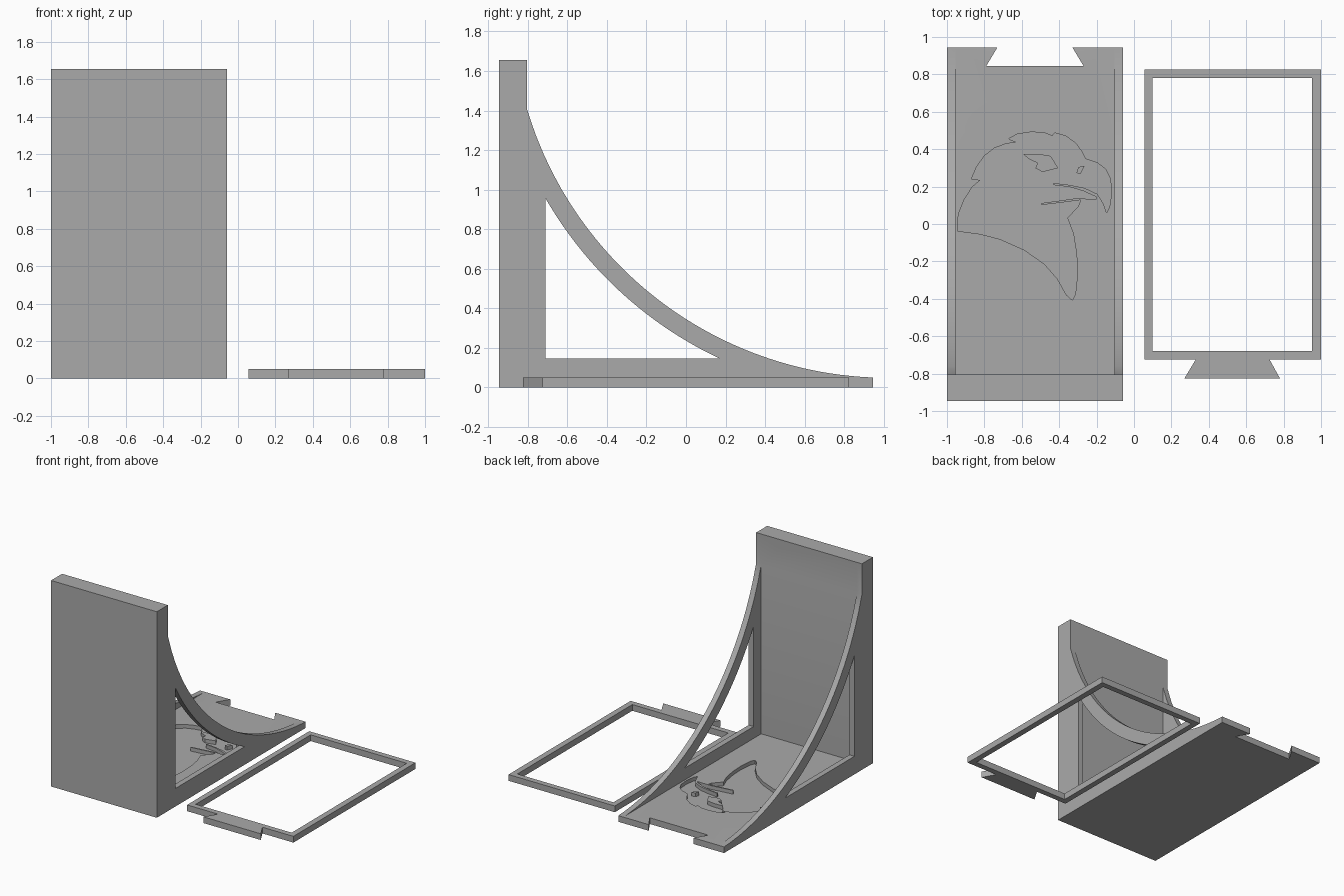
import bpy, bmesh, math

if "Cube" in bpy.data.objects:
    bpy.data.objects.remove(bpy.data.objects["Cube"])

GREY = bpy.data.materials.new("plain_grey")
GREY.diffuse_color = (0.4, 0.4, 0.4, 1)
GREY.use_nodes = True
GREY.node_tree.nodes["Principled BSDF"].inputs["Base Color"].default_value = GREY.diffuse_color


def prism(name, pts, lo, hi, axis="z"):
    """Extrude a closed outline along z (points are x, y) or along x (points are y, z)."""
    bm = bmesh.new()
    place = (lambda a, b: (a, b, lo)) if axis == "z" else (lambda a, b: (lo, a, b))
    face = bm.faces.new([bm.verts.new(place(a, b)) for a, b in pts])
    new = bmesh.ops.extrude_face_region(bm, geom=[face])["geom"]
    move = (0, 0, hi - lo) if axis == "z" else (hi - lo, 0, 0)
    bmesh.ops.translate(bm, vec=move, verts=[v for v in new if isinstance(v, bmesh.types.BMVert)])
    bmesh.ops.recalc_face_normals(bm, faces=bm.faces[:])
    me = bpy.data.meshes.new(name)
    bm.to_mesh(me)
    bm.free()
    me.materials.append(GREY)
    ob = bpy.data.objects.new(name, me)
    bpy.context.collection.objects.link(ob)
    return ob


def rect(a0, a1, b0, b1):
    return [(a0, b0), (a1, b0), (a1, b1), (a0, b1)]


def cut(ob, cutter):
    """Subtract the cutter for good and remove it."""
    mod = ob.modifiers.new("cut", "BOOLEAN")
    mod.operation, mod.solver, mod.object = "DIFFERENCE", "EXACT", cutter
    bpy.context.view_layer.update()
    me = bpy.data.meshes.new_from_object(ob.evaluated_get(bpy.context.evaluated_depsgraph_get()))
    ob.modifiers.clear()
    ob.data = me
    bpy.data.objects.remove(cutter)


def arc(radius, y0, y1, n=40):
    """Points of the brace curve between two y positions."""
    cy, cz = 1.022, 1.955
    ys = [y0 + (y1 - y0) * (i / n) for i in range(n + 1)]
    return [(y, cz - math.sqrt(radius ** 2 - (y - cy) ** 2)) for y in ys]


T = 0.05  # floor and frame thickness

# Stand: whole side profile, hollowed to leave back wall, floor and two side braces
side = [(-0.945, 0), (0.945, 0)] + arc(1.907, 0.945, -0.805) + [(-0.805, 1.655), (-0.945, 1.655)]
stand = prism("stand", side, -1, -0.06, "x")
cut(stand, prism("channel", rect(-0.955, -0.105, -0.805, 1.2), T, 2))

# Curved triangular openings in the braces
window = [(-0.71, 0.145)] + arc(2.0, 0.17, -0.71)
cut(stand, prism("brace_opening", window, -1.2, 0.02, "x"))

# Dovetail socket at the open end of the floor
cut(stand, prism("socket", [(-0.79, 0.845), (-0.27, 0.845), (-0.33, 0.945),
                            (-0.33, 1.1), (-0.73, 1.1), (-0.73, 0.945)], -0.1, 0.3))

# Bird head recess in the floor, with eye and nostril left standing
crown = [(-.944, -.037), (-.939, .053), (-.906, .134), (-.864, .198), (-.821, .235),
         (-.869, .241), (-.842, .305), (-.80, .364), (-.746, .406), (-.687, .428),
         (-.628, .438), (-.671, .455), (-.623, .481), (-.548, .492), (-.479, .487),
         (-.436, .471), (-.425, .487), (-.366, .471), (-.313, .433), (-.281, .39),
         (-.259, .348)]
beak = [(-.195, .326), (-.152, .294), (-.126, .241), (-.12, .16), (-.131, .091),
        (-.147, .059), (-.163, .107), (-.195, .16), (-.265, .193), (-.345, .209),
        (-.43, .219), (-.43, .208), (-.345, .198), (-.27, .176), (-.2, .144),
        (-.2, .134), (-.318, .136), (-.409, .123), (-.495, .112), (-.495, .102),
        (-.398, .113), (-.286, .128)]
neck = [(-.297, .096), (-.356, .032), (-.324, -.053), (-.307, -.16), (-.302, -.267),
        (-.313, -.374), (-.329, -.408), (-.361, -.38), (-.409, -.294), (-.479, -.214),
        (-.586, -.139), (-.719, -.08), (-.826, -.053)]
eye = [(-.591, .374), (-.505, .374), (-.447, .364), (-.404, .299), (-.489, .278),
       (-.527, .299), (-.516, .326), (-.564, .348)]
nostril = [(-.297, .305), (-.265, .31), (-.286, .267), (-.308, .273)]
head = prism("head_recess", crown + beak + neck, T - 0.03, 0.2)
for name, pts in (("eye", eye), ("nostril", nostril)):
    cut(head, prism(name, pts, -0.1, 0.4))
cut(stand, head)

# Flat frame with a dovetail tab
frame = prism("frame", [(0.055, -0.725), (0.33, -0.725), (0.27, -0.825), (0.78, -0.825),
                        (0.725, -0.725), (1, -0.725), (1, 0.825), (0.055, 0.825)], 0, T)
cut(frame, prism("frame_opening", rect(0.10, 0.953, -0.68, 0.78), -0.1, 0.2))

# Smooth the brace curves, keep the edges sharp
for ob in (stand, frame):
    bpy.ops.object.select_all(action="DESELECT")
    ob.select_set(True)
    bpy.context.view_layer.objects.active = ob
    bpy.ops.object.shade_smooth_by_angle(angle=math.radians(20))
